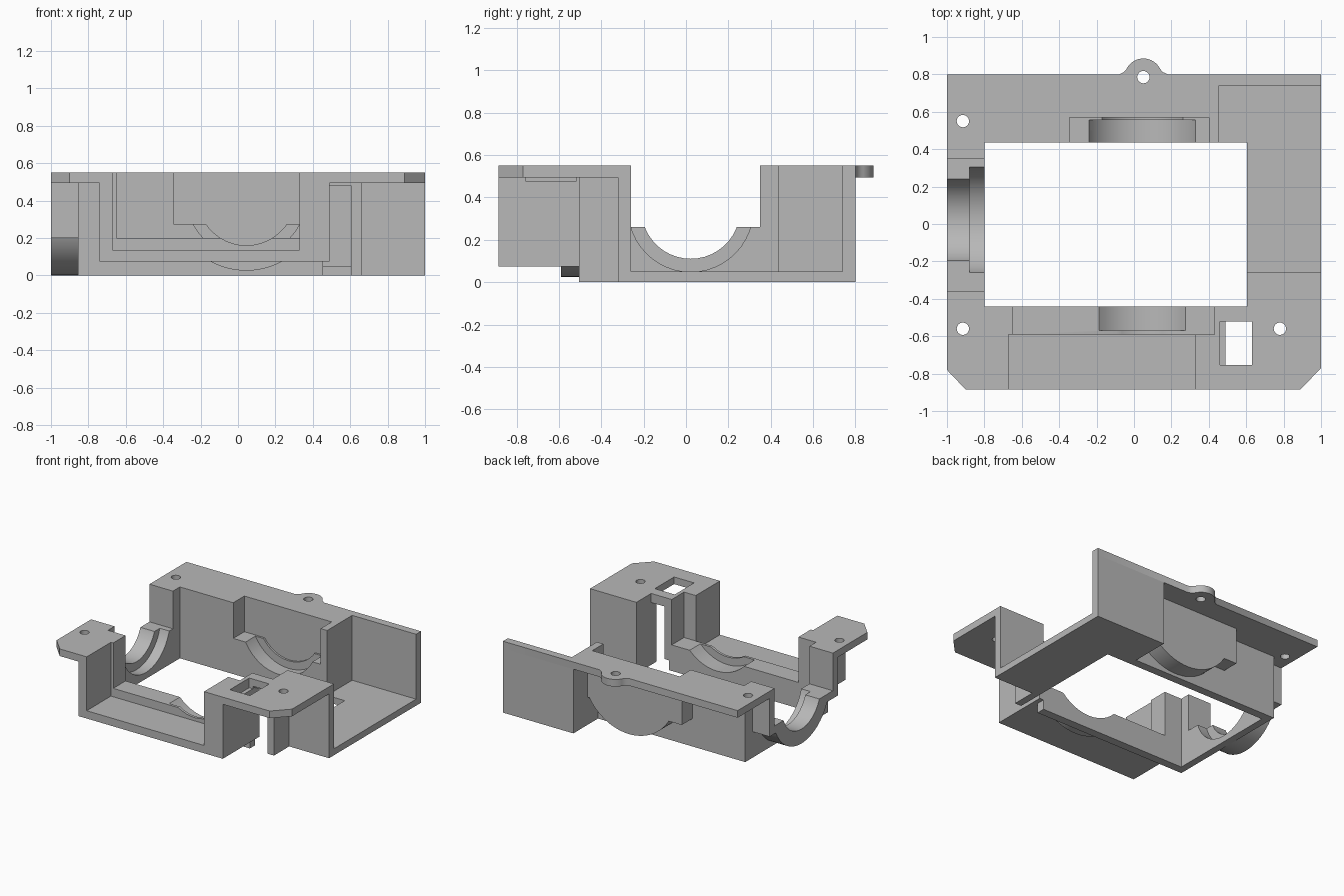
import bpy, bmesh
from math import sin, cos, pi, asin, radians, degrees

if "Cube" in bpy.data.objects:
    bpy.data.objects.remove(bpy.data.objects["Cube"])

GRAY = (0.48, 0.48, 0.48, 1)
mat = bpy.data.materials.new("plain gray")
mat.use_nodes = True
mat.diffuse_color = GRAY
mat.node_tree.nodes["Principled BSDF"].inputs["Base Color"].default_value = GRAY


def prism(name, axis, profile, lo, hi):
    """Extrude a 2D profile along an axis; profile uses the other two axes in order."""
    place = {"x": lambda a, b, t: (t, a, b),
             "y": lambda a, b, t: (a, t, b),
             "z": lambda a, b, t: (a, b, t)}[axis]
    bm = bmesh.new()
    low = [bm.verts.new(place(a, b, lo)) for a, b in profile]
    high = [bm.verts.new(place(a, b, hi)) for a, b in profile]
    bm.faces.new(low)
    bm.faces.new(high)
    n = len(profile)
    for i in range(n):
        j = (i + 1) % n
        bm.faces.new((low[i], low[j], high[j], high[i]))
    bmesh.ops.recalc_face_normals(bm, faces=bm.faces)
    mesh = bpy.data.meshes.new(name)
    bm.to_mesh(mesh)
    bm.free()
    mesh.materials.append(mat)
    ob = bpy.data.objects.new(name, mesh)
    bpy.context.scene.collection.objects.link(ob)
    return ob


def box(name, x0, x1, y0, y1, z0, z1):
    return prism(name, "z", [(x0, y0), (x1, y0), (x1, y1), (x0, y1)], z0, z1)


def arc(cx, cy, r, start, end, steps=32):
    return [(cx + r * cos(radians(start + (end - start) * i / steps)),
             cy + r * sin(radians(start + (end - start) * i / steps)))
            for i in range(steps + 1)]


def bowl(c, r, top):
    """Part of a disc lying below the height top."""
    a = degrees(asin(max(-1, min(1, (top - c[1]) / r))))
    return arc(*c, r, 180 - a, 360 + a)


def channel(x0, x1, in0, in1, bottom, floor, top):
    """U-shaped section."""
    return [(x0, bottom), (x1, bottom), (x1, top), (in1, top),
            (in1, floor), (in0, floor), (in0, top), (x0, top)]


def cut(ob, cutters):
    for c in cutters:
        m = ob.modifiers.new("cut", "BOOLEAN")
        m.operation, m.solver, m.object = "DIFFERENCE", "EXACT", c
    bpy.context.view_layer.update()
    dg = bpy.context.evaluated_depsgraph_get()
    mesh = bpy.data.meshes.new_from_object(ob.evaluated_get(dg))
    ob.modifiers.clear()
    ob.data = mesh


T, P = 0.55, 0.495            # top of the flange and its underside
MAIN = (0.045, 0.422)         # front-back bearing axis (x, z)
SIDE = (0.0225, 0.343)        # side bearing axis (y, z)

# Cutters: bearing seats, slot and screw holes
main_cut = [prism("main_groove", "y", bowl(MAIN, 0.3207, 0.6), -0.57, 0.555),
            prism("main_lip", "y", bowl(MAIN, 0.262, 0.6), -0.6, 0.57)]
back_pocket = box("back_pocket", -0.345, 0.4, 0.3, 0.57, 0.275, 0.7)
side_cut = [prism("side_groove", "x", bowl(SIDE, 0.2945, 0.5), -0.88, -0.7),
            prism("side_lip", "x", bowl(SIDE, 0.2327, 0.5), -1.1, -0.7),
            box("side_pocket", -1.1, -0.7, -0.36, 0.35, 0.26, 0.7)]
slot = box("slot_cutter", 0.46, 0.63, -0.755, -0.52, 0.475, 0.7)
holes = [prism("hole_cutter", "z", arc(x, y, 0.033, 0, 345, 23), 0.4, 0.7)
         for x, y in ((-0.915, 0.55), (-0.915, -0.56), (0.78, -0.56), (0.05, 0.785))]
cutters = main_cut + side_cut + holes + [back_pocket, slot]
for c in cutters:
    c.hide_render = True

parts = []


def add(ob, cuts=()):
    if cuts:
        cut(ob, cuts)
    parts.append(ob)


# Top flanges
add(prism("front_right_flange", "z",
          [(-0.9, -0.885), (-0.67, -0.885), (-0.67, -0.59), (-0.65, -0.59), (-0.65, -0.44),
           (-0.8, -0.44), (-0.8, -0.36), (-1, -0.36), (-1, -0.78)], P, T), [holes[1]])
add(prism("front_left_flange", "z",
          [(0.33, -0.885), (0.89, -0.885), (1, -0.77), (1, -0.26), (0.605, -0.26),
           (0.605, -0.44), (0.43, -0.44), (0.43, -0.59), (0.33, -0.59)], P, T), [holes[2], slot])
tab = [(0.18, 0.8), (0.155, 0.812)] + arc(0.05, 0.785, 0.1, 25, 155, 20) + [(-0.055, 0.812), (-0.08, 0.8)]
add(prism("back_flange", "z",
          [(-1, 0.35), (-0.8, 0.35), (-0.8, 0.435), (-0.345, 0.435), (-0.345, 0.57), (0.4, 0.57),
           (0.4, 0.435), (0.455, 0.435), (0.455, 0.74), (1, 0.74), (1, 0.8)] + tab + [(-1, 0.8)],
          P, T), [holes[0], holes[3]])

# Front channel, bearing seat and wall
add(prism("front_channel", "y", channel(-0.74, 0.49, -0.67, 0.33, 0.075, 0.135, P), -0.885, -0.59), [slot])
add(prism("front_seat", "y", channel(-0.74, 0.49, -0.65, 0.43, 0.075, 0.2, P), -0.59, -0.505),
    main_cut + [slot])
add(prism("front_boss", "y", bowl(MAIN, 0.397, 0.19), -0.59, -0.505), main_cut)
wall = channel(-0.855, 0.49, -0.65, 0.43, 0, 0.2, P)
wall[1:2] = [(0.455, 0), (0.455, 0.075), (0.49, 0.075)]
add(prism("front_wall", "y", wall, -0.505, -0.44), main_cut)
add(box("front_lintel", 0.49, 0.605, -0.505, -0.44, 0.48, P))

# Side wall with its bearing housing
add(box("side_wall", -0.855, -0.8, -0.44, 0.435, 0, P), side_cut)
add(box("side_housing", -1, -0.855, -0.42, 0.41, 0.2, P), side_cut)
add(prism("side_boss", "x", bowl(SIDE, 0.343, 0.25), -1, -0.855), side_cut)

# Back wall with its bearing housing
back_cut = main_cut + [back_pocket]
add(box("back_wall", -0.855, 0.4, 0.435, 0.5, 0, P), back_cut)
add(box("back_housing", -0.405, 0.4, 0.5, 0.63, 0.215, P), back_cut)
add(prism("back_boss", "y", bowl(MAIN, 0.397, 0.265), 0.5, 0.63), back_cut)

# Open tray on the left
add(prism("tray_floor", "z", [(0.605, -0.26), (1, -0.26), (1, 0.74), (0.455, 0.74),
                              (0.455, 0.435), (0.605, 0.435)], 0, 0.05))
add(box("tray_divider", 0.4, 0.455, 0.435, 0.74, 0, P))
add(box("tray_back", 0.4, 1, 0.74, 0.8, 0, P))
add(box("tray_front", 0.605, 1, -0.32, -0.26, 0, P))
add(box("tray_leg", 0.605, 0.66, -0.505, -0.32, 0, P))

# Remove cutters, smooth the curved faces
for c in cutters:
    bpy.data.objects.remove(c)
bpy.ops.object.select_all(action="DESELECT")
for ob in parts:
    ob.select_set(True)
bpy.context.view_layer.objects.active = parts[0]
bpy.ops.object.shade_smooth_by_angle(angle=radians(30))
